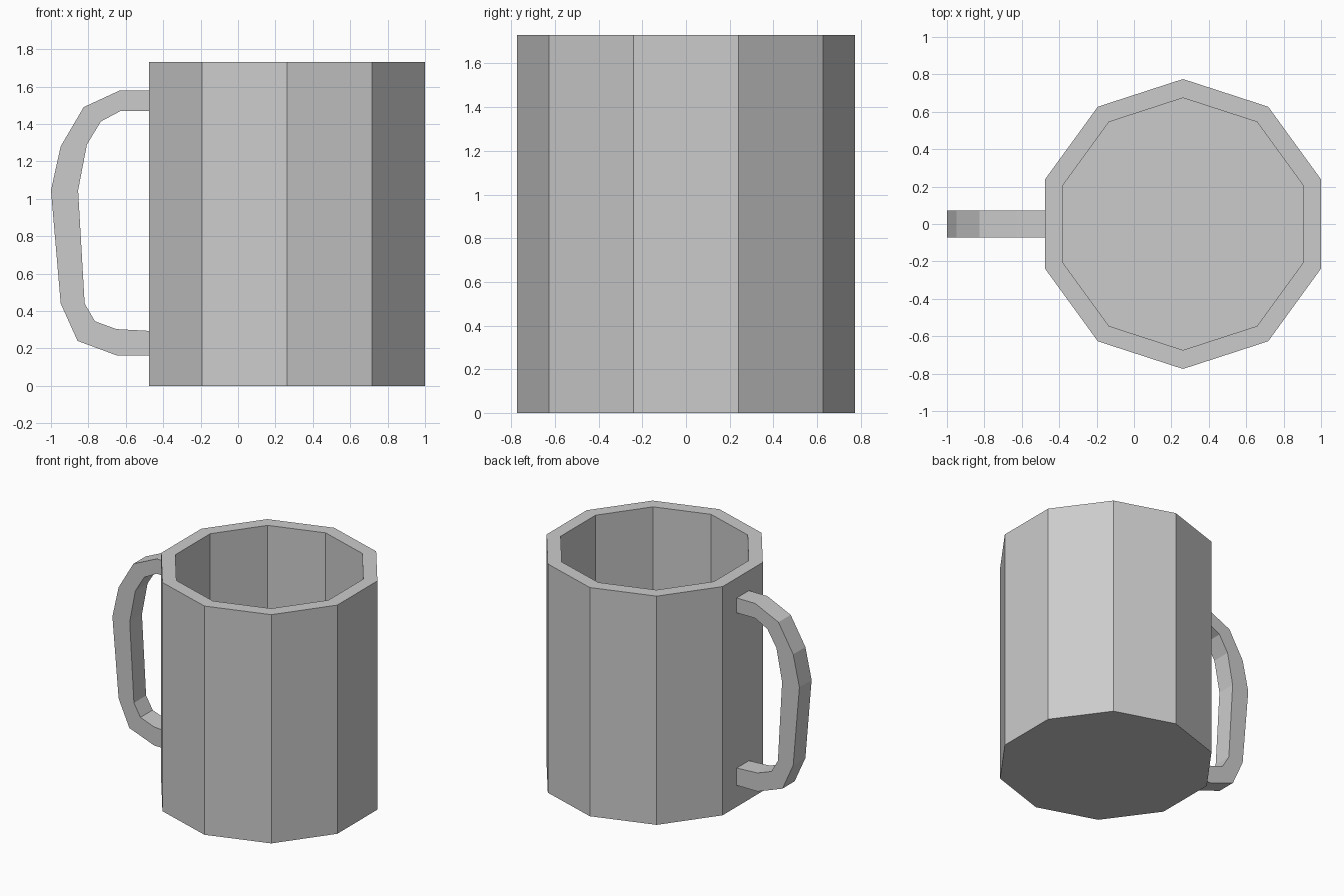
import bpy, bmesh
from math import cos, sin, pi

if "Cube" in bpy.data.objects:
    bpy.data.objects.remove(bpy.data.objects["Cube"])

CX, SIDES, HEIGHT, FLOOR = 0.262, 10, 1.73, 0.10
R_OUT, R_IN = 0.775, 0.674
HANDLE_HALF = 0.073


def finish(bm, name):
    bmesh.ops.recalc_face_normals(bm, faces=bm.faces)
    mesh = bpy.data.meshes.new(name)
    bm.to_mesh(mesh)
    bm.free()
    obj = bpy.data.objects.new(name, mesh)
    bpy.context.collection.objects.link(obj)
    return obj


def ring(bm, r, z):
    angles = [pi / 2 + 2 * pi * i / SIDES for i in range(SIDES)]
    return [bm.verts.new((CX + r * cos(a), r * sin(a), z)) for a in angles]


def bridge(bm, a, b):
    n = len(a)
    for i in range(n):
        j = (i + 1) % n
        bm.faces.new((a[i], a[j], b[j], b[i]))


# Cup: ten-sided wall, flat rim, hollow inside with a floor
bm = bmesh.new()
rings = [ring(bm, r, z) for r, z in
         [(R_OUT, 0), (R_OUT, HEIGHT), (R_IN, HEIGHT), (R_IN, FLOOR)]]
for lower, upper in zip(rings, rings[1:]):
    bridge(bm, lower, upper)
bm.faces.new(rings[0])
bm.faces.new(rings[-1])
finish(bm, "cup_body")

# Handle: paired outer and inner side profile points (x, z), swept as a square bar
outer = [(-0.465, 1.58), (-0.63, 1.58), (-0.825, 1.49), (-0.948, 1.28), (-1.0, 1.045),
         (-0.948, 0.44), (-0.858, 0.24), (-0.65, 0.163), (-0.465, 0.163)]
inner = [(-0.465, 1.468), (-0.63, 1.468), (-0.733, 1.413), (-0.808, 1.29), (-0.855, 1.045),
         (-0.82, 0.44), (-0.765, 0.345), (-0.65, 0.303), (-0.465, 0.293)]
bm = bmesh.new()
h = HANDLE_HALF
sections = [[bm.verts.new((p[0], y, p[1])) for p, y in
             ((o, -h), (o, h), (i, h), (i, -h))] for o, i in zip(outer, inner)]
for a, b in zip(sections, sections[1:]):
    bridge(bm, a, b)
bm.faces.new(sections[0])
bm.faces.new(sections[-1])
finish(bm, "handle")
